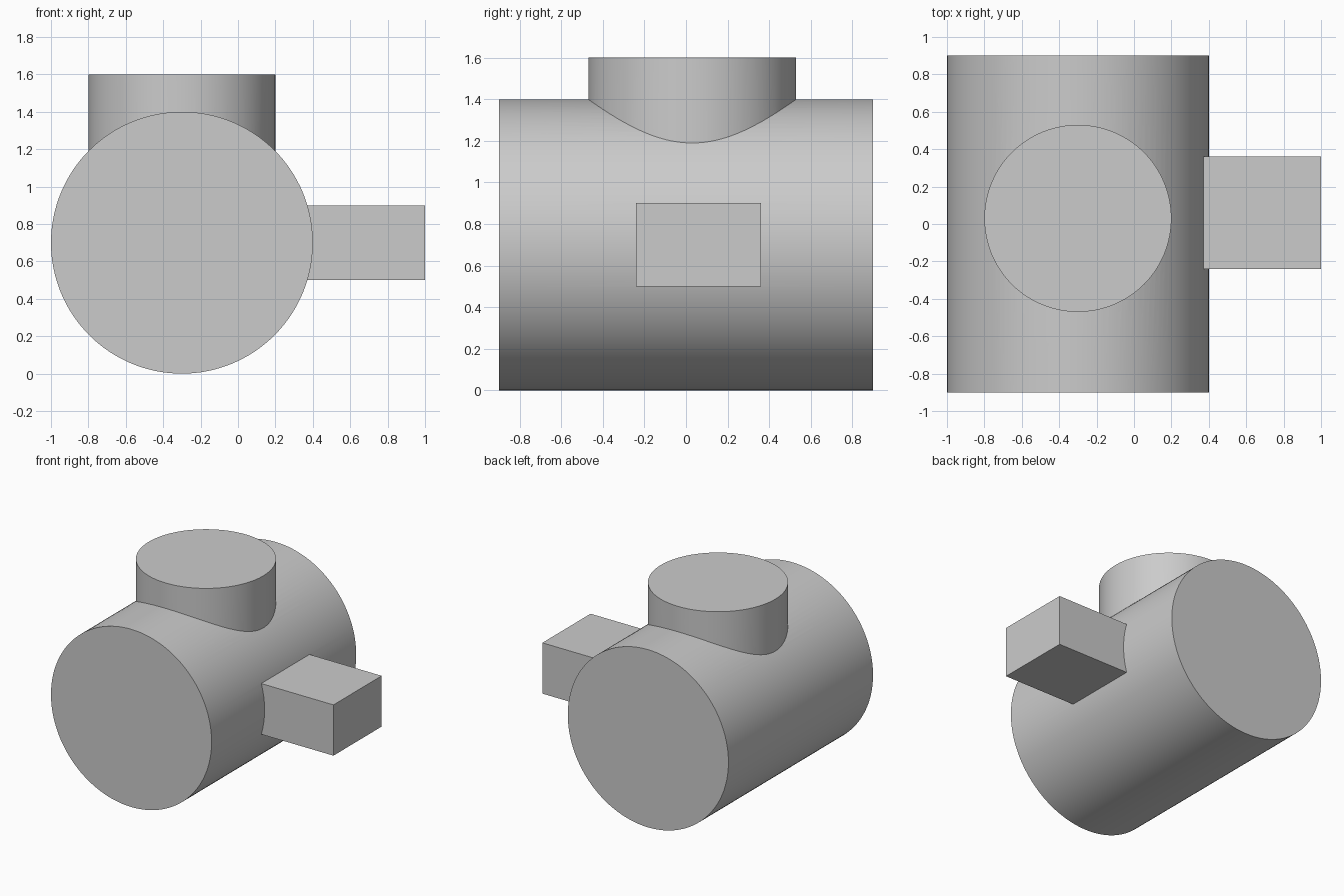
import bpy
import math

if "Cube" in bpy.data.objects:
    bpy.data.objects.remove(bpy.data.objects["Cube"], do_unlink=True)

grey = bpy.data.materials.new("light_grey")
grey.use_nodes = True
grey.diffuse_color = (0.6, 0.6, 0.6, 1)
grey.node_tree.nodes["Principled BSDF"].inputs["Base Color"].default_value = (0.6, 0.6, 0.6, 1)


def finish(name):
    part = bpy.context.object
    part.name = name
    part.data.materials.append(grey)
    bpy.ops.object.transform_apply(location=True, rotation=True, scale=True)
    return part


def cylinder(name, radius, depth, location, rotation=(0, 0, 0)):
    bpy.ops.mesh.primitive_cylinder_add(vertices=128, radius=radius, depth=depth,
                                        location=location, rotation=rotation)
    return finish(name)


def box(name, size, location):
    bpy.ops.mesh.primitive_cube_add(size=1, location=location)
    bpy.context.object.scale = size
    return finish(name)


# Horizontal drum, running front to back
body = cylinder("drum_body", 0.7, 1.8, (-0.3, 0, 0.7), (math.pi / 2, 0, 0))

# Round neck on top and square lug on the left, both rooted inside the drum
neck = cylinder("top_neck", 0.5, 0.9, (-0.3, 0.03, 1.15))
lug = box("side_lug", (1.0, 0.6, 0.4), (0.5, 0.06, 0.7))

# Fuse the parts into one clean solid
bpy.ops.object.select_all(action='DESELECT')
bpy.context.view_layer.objects.active = body
body.select_set(True)
for part in (neck, lug):
    union = body.modifiers.new("join_" + part.name, 'BOOLEAN')
    union.operation = 'UNION'
    union.solver = 'EXACT'
    union.object = part
    bpy.ops.object.modifier_apply(modifier=union.name)
    bpy.data.objects.remove(part, do_unlink=True)

bpy.ops.object.shade_smooth_by_angle(angle=math.radians(25))
